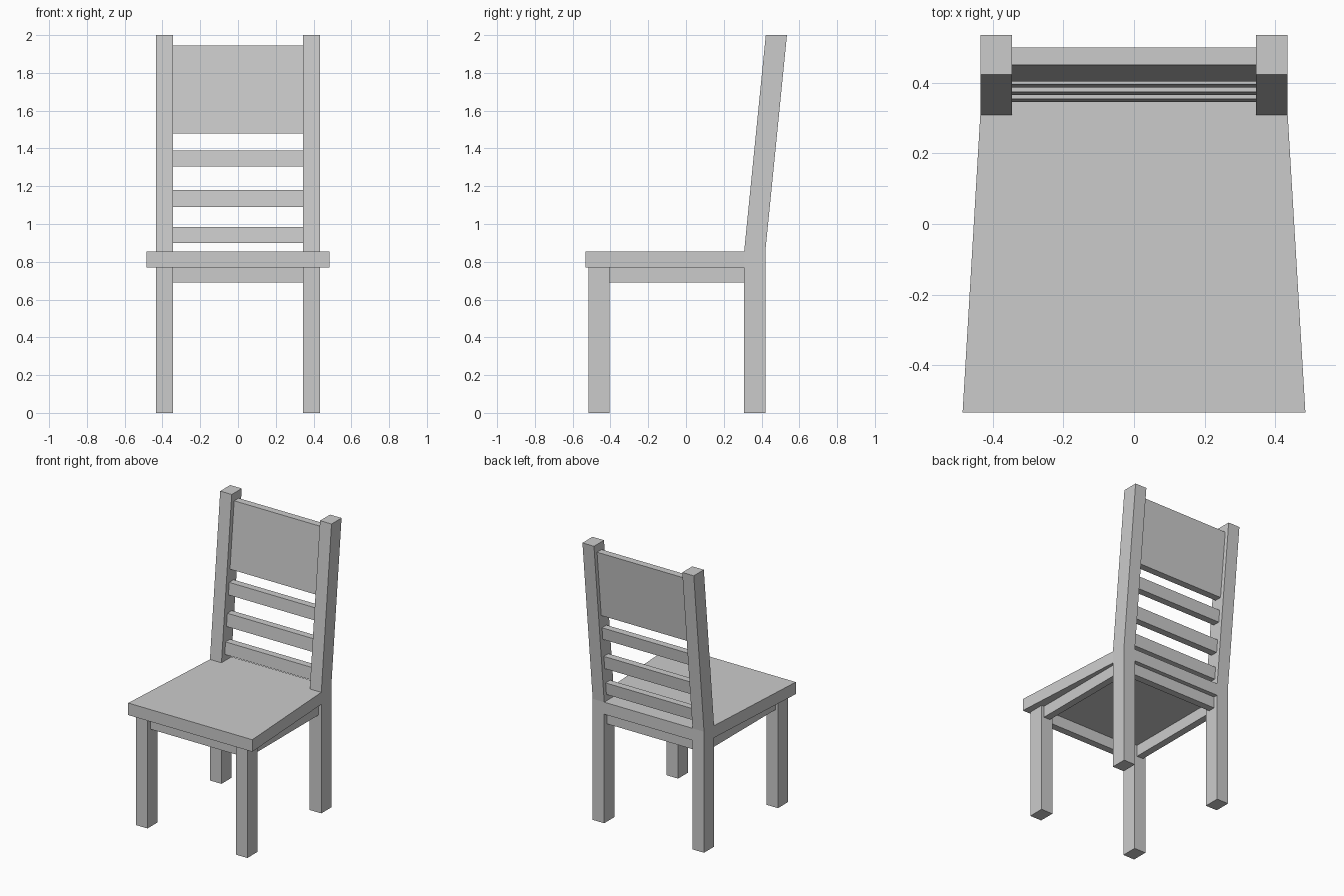
import bpy

if "Cube" in bpy.data.objects:
    bpy.data.objects.remove(bpy.data.objects["Cube"])


def prism(name, profile, axis, lo, hi):
    """Extrude a closed 2D profile along an axis: 'x' takes (y, z) points, 'z' takes (x, y)."""
    def place(p, t):
        return (t, p[0], p[1]) if axis == 'x' else (p[0], p[1], t)
    n = len(profile)
    verts = [place(p, t) for t in (lo, hi) for p in profile]
    faces = [tuple(reversed(range(n))), tuple(range(n, 2 * n))]
    faces += [(i, (i + 1) % n, n + (i + 1) % n, n + i) for i in range(n)]
    mesh = bpy.data.meshes.new(name)
    mesh.from_pydata(verts, [], faces)
    obj = bpy.data.objects.new(name, mesh)
    bpy.context.collection.objects.link(obj)
    return obj


def mirror_x(obj):
    obj.modifiers.new("mirror", 'MIRROR')
    return obj


def rect(a0, a1, b0, b1):
    return [(a0, b0), (a1, b0), (a1, b1), (a0, b1)]


IN, OUT = 0.345, 0.435              # inner and outer faces of the legs
SEAT_LO, SEAT_HI = 0.77, 0.855
RAKE = 0.1                          # backward lean per unit of height

# Back legs continue up as leaning back posts
lean = RAKE * (2 - SEAT_HI)
mirror_x(prism("back_leg", [(0.308, 0), (0.42, 0), (0.42, SEAT_HI), (0.42 + lean, 2),
                            (0.308 + lean, 2), (0.308, SEAT_HI)], 'x', IN, OUT))

# Front legs
mirror_x(prism("front_leg", rect(-0.517, -0.405, 0, SEAT_LO), 'x', IN, OUT))

# Tapered seat, notched around the back legs
half = [(0.485, -0.533), (OUT, 0.308), (IN, 0.308), (IN, 0.42)]
prism("seat", half + [(-x, y) for x, y in reversed(half)], 'z', SEAT_LO, SEAT_HI)

# Aprons under the seat
prism("front_apron", rect(-0.486, -0.436, 0.69, SEAT_LO), 'x', -IN, IN)
prism("back_apron", rect(0.339, 0.389, 0.69, SEAT_LO), 'x', -IN, IN)
mirror_x(prism("side_apron", rect(-0.405, 0.308, 0.69, SEAT_LO), 'x', 0.365, 0.415))

# Back slats and wide top panel, all following the lean of the posts
for name, z0, z1 in (("slat_low", 0.90, 0.985), ("slat_mid", 1.09, 1.18),
                     ("slat_high", 1.305, 1.39), ("top_panel", 1.48, 1.945)):
    y0, y1 = (0.341 + RAKE * (z - SEAT_HI) for z in (z0, z1))
    prism(name, [(y0, z0), (y0 + 0.05, z0), (y1 + 0.05, z1), (y1, z1)], 'x', -IN, IN)
